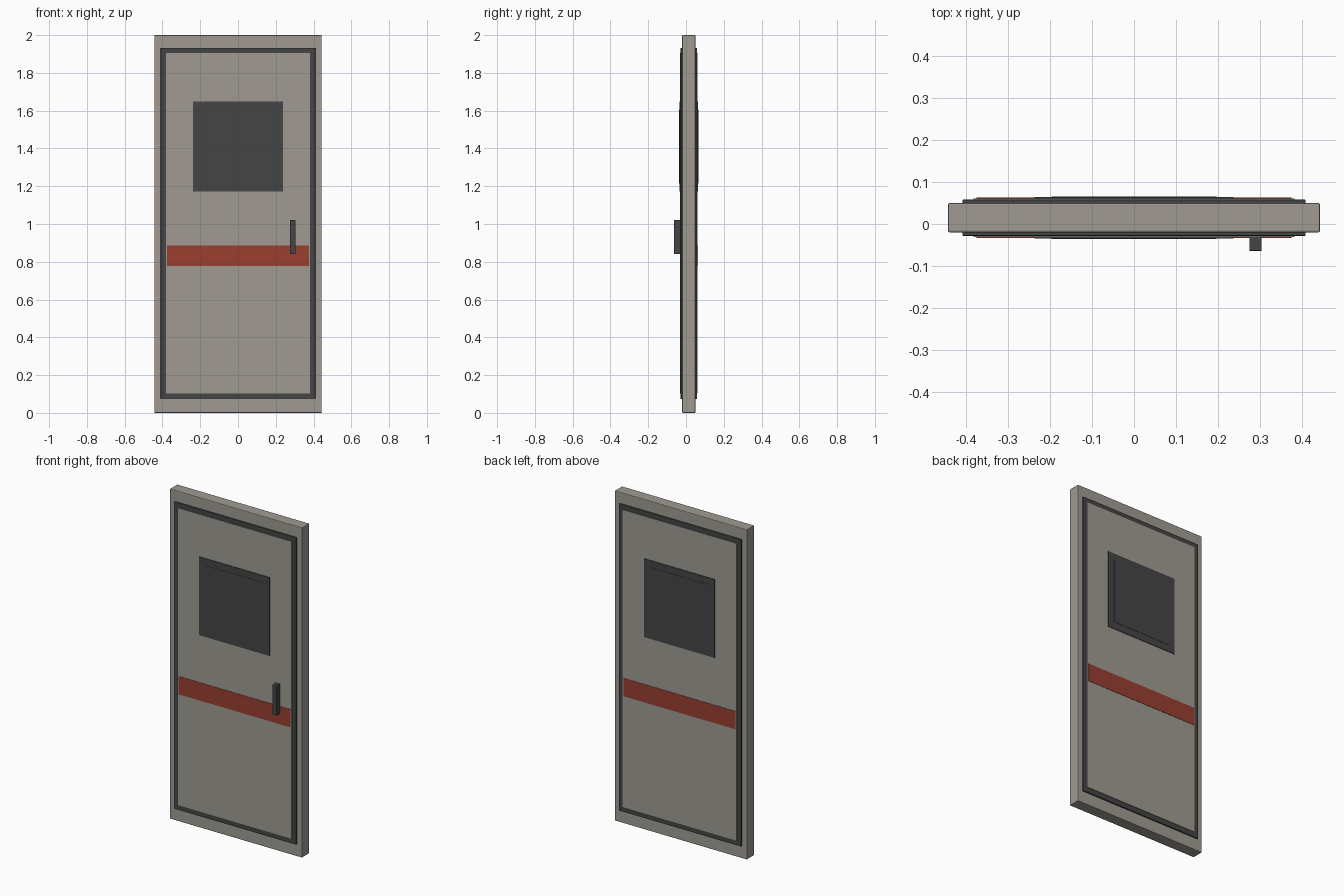
import bpy

cube = bpy.data.objects.get("Cube")
if cube:
    bpy.data.objects.remove(cube, do_unlink=True)


def make_material(name, rgb):
    mat = bpy.data.materials.new(name)
    mat.use_nodes = True
    mat.diffuse_color = (*rgb, 1)
    bsdf = mat.node_tree.nodes["Principled BSDF"]
    bsdf.inputs["Base Color"].default_value = (*rgb, 1)
    bsdf.inputs["Roughness"].default_value = 0.7
    return mat


GREY = make_material("warm grey paint", (0.35, 0.33, 0.29))
DARK = make_material("dark rubber", (0.06, 0.06, 0.062))
RED = make_material("red stripe paint", (0.32, 0.05, 0.03))

MID = 0.015  # y of the door's middle plane


def box(name, x, y, z, mat, bevel=0):
    """Box spanning the given (low, high) ranges."""
    spans = (x, y, z)
    bpy.ops.mesh.primitive_cube_add(size=1, location=[(a + b) / 2 for a, b in spans])
    obj = bpy.context.object
    obj.name = name
    obj.scale = [b - a for a, b in spans]
    bpy.ops.object.transform_apply(location=False, rotation=False, scale=True)
    obj.data.materials.append(mat)
    if bevel:
        mod = obj.modifiers.new("edge", "BEVEL")
        mod.width = bevel
        mod.segments = 2
    return obj


def plate(name, half_width, z, depth, mat, bevel=0):
    """Thin plate on both faces, rising to depth from the middle plane."""
    for side, sign in (("front", -1), ("back", 1)):
        y = sorted((MID + sign * 0.033, MID + sign * depth))
        box(f"{side}_{name}", (-half_width, half_width), y, z, mat, bevel)


# Door slab
box("door_slab", (-0.443, 0.443), (MID - 0.035, MID + 0.035), (0, 2), GREY, 0.004)

# Layers on each face: seal, raised panel, stripe, window frame and pane
plate("seal", 0.409, (0.073, 1.933), 0.043, DARK, 0.002)
plate("panel", 0.382, (0.103, 1.904), 0.046, GREY)
plate("stripe", 0.375, (0.777, 0.886), 0.048, RED)
plate("window_frame", 0.237, (1.173, 1.648), 0.0495, DARK)
plate("window_pane", 0.196, (1.215, 1.607), 0.051, DARK)

# Handle on the front
box("handle", (0.275, 0.304), (-0.064, MID - 0.046), (0.841, 1.022), DARK, 0.001)
